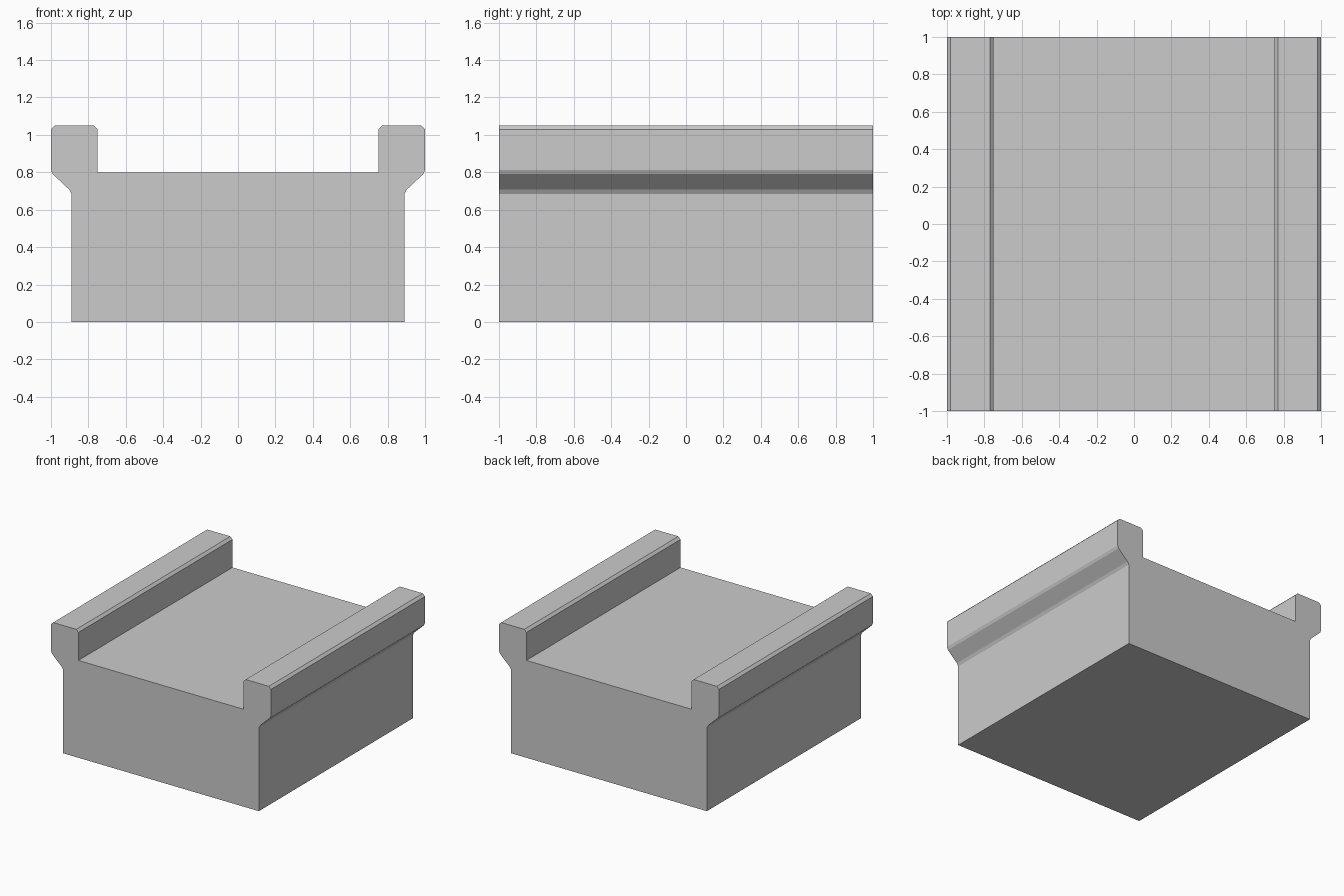
import bpy
import bmesh

if "Cube" in bpy.data.objects:
    bpy.data.objects.remove(bpy.data.objects["Cube"])

# Right half of the cross-section (x, z), bottom to inner foot of the rim
half = [(0.89, 0.0), (0.89, 0.685), (0.903, 0.708), (0.99, 0.79), (1.0, 0.812),
        (1.0, 1.03), (0.98, 1.05), (0.77, 1.05), (0.75, 1.03), (0.75, 0.8)]
profile = half + [(-x, z) for x, z in reversed(half)]

# Channel block: mirrored cross-section extruded front to back
bm = bmesh.new()
front = bm.faces.new([bm.verts.new((x, -1, z)) for x, z in profile])
ext = bmesh.ops.extrude_face_region(bm, geom=[front], use_keep_orig=True)
moved = [g for g in ext["geom"] if isinstance(g, bmesh.types.BMVert)]
bmesh.ops.translate(bm, verts=moved, vec=(0, 2, 0))
bmesh.ops.recalc_face_normals(bm, faces=bm.faces)

mesh = bpy.data.meshes.new("channel_block")
bm.to_mesh(mesh)
bm.free()
block = bpy.data.objects.new("channel_block", mesh)
bpy.context.collection.objects.link(block)
